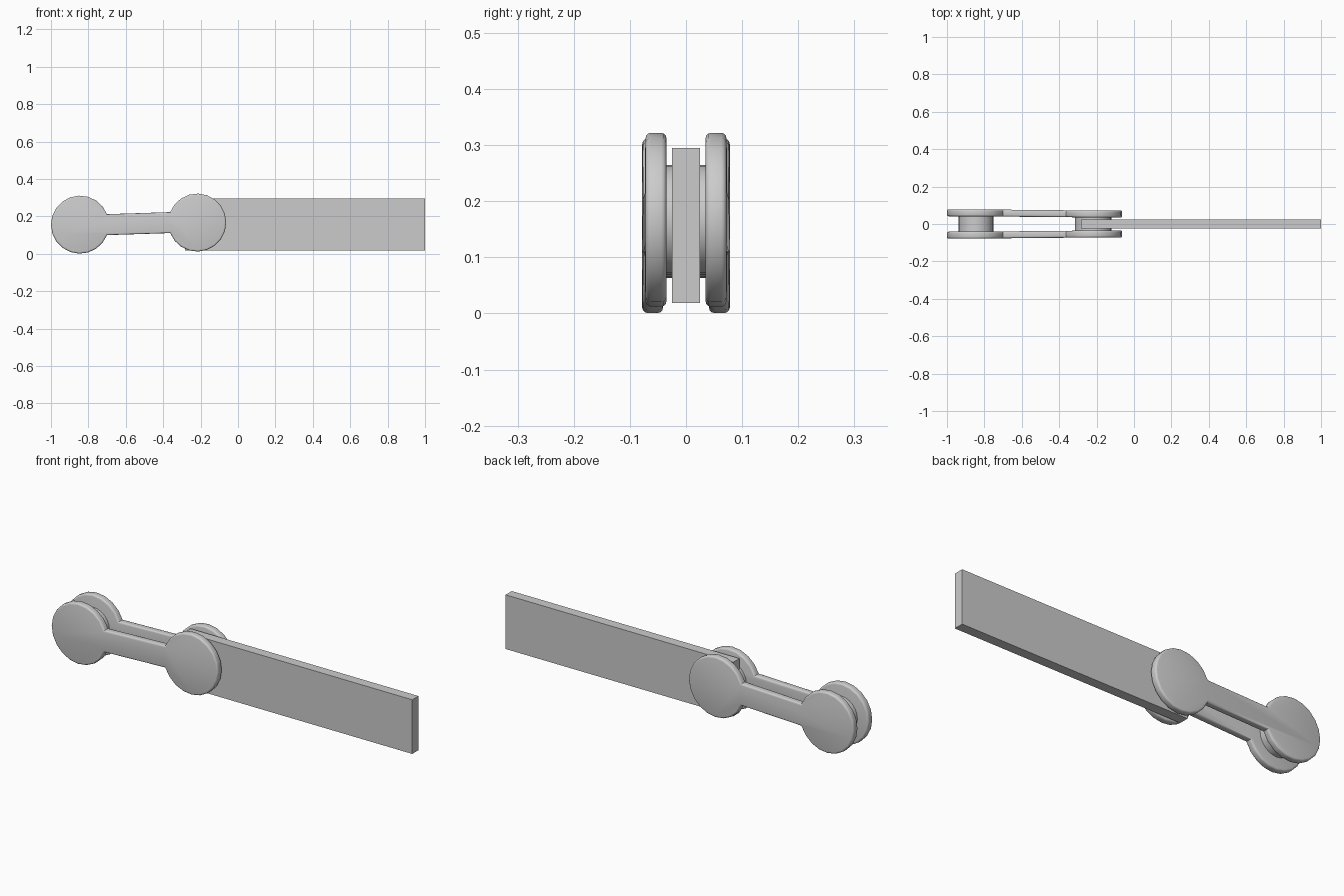
import bpy, bmesh, math
from mathutils import Vector, Matrix

if "Cube" in bpy.data.objects:
    bpy.data.objects.remove(bpy.data.objects["Cube"])

LEFT, RIGHT, R, HALF = Vector((-0.845, 0.156)), Vector((-0.218, 0.167)), 0.155, 0.056


def make_object(name, bm):
    bmesh.ops.recalc_face_normals(bm, faces=bm.faces[:])
    mesh = bpy.data.meshes.new(name)
    bm.to_mesh(mesh)
    bm.free()
    obj = bpy.data.objects.new(name, mesh)
    bpy.context.collection.objects.link(obj)
    return obj


def smooth(obj, angle=40):
    bpy.ops.object.select_all(action='DESELECT')
    obj.select_set(True)
    bpy.context.view_layer.objects.active = obj
    bpy.ops.object.shade_smooth_by_angle(angle=math.radians(angle))


def dumbbell_outline(steps=18):
    # Two round ends joined by a narrow neck
    gap = math.asin(HALF / R)
    points = []
    for centre, start in ((RIGHT, math.pi), (LEFT, 0.0)):
        for i in range(steps + 1):
            a = start + gap + (2 * math.pi - 2 * gap) * i / steps
            points.append((centre.x + R * math.cos(a), centre.y + R * math.sin(a)))
    return points


def link_plate(name, side):
    bm = bmesh.new()
    outline = dumbbell_outline()
    face = bm.faces.new([bm.verts.new((x, 0.041, z)) for x, z in outline])
    ext = bmesh.ops.extrude_face_region(bm, geom=[face])
    new = [v for v in ext['geom'] if isinstance(v, bmesh.types.BMVert)]
    bmesh.ops.translate(bm, verts=new, vec=(0, 0.037, 0))
    bmesh.ops.recalc_face_normals(bm, faces=bm.faces[:])
    # Round both rims
    rims = [e for e in bm.edges if abs(e.verts[0].co.y - e.verts[1].co.y) < 1e-5]
    bmesh.ops.bevel(bm, geom=rims, offset=0.009, segments=3, profile=0.5,
                    affect='EDGES', clamp_overlap=True)
    # Plates draw slightly closer together at the blade end
    for v in bm.verts:
        t = (v.co.x - LEFT.x) / (RIGHT.x - LEFT.x)
        v.co.y = side * (v.co.y - 0.006 * max(0, min(1, t)))
    smooth(make_object(name, bm))


def pin(name, centre, radius, half_length):
    bm = bmesh.new()
    turn = Matrix.Translation((centre.x, 0, centre.y)) @ Matrix.Rotation(math.pi / 2, 4, 'X')
    bmesh.ops.create_cone(bm, cap_ends=True, segments=24, radius1=radius,
                          radius2=radius, depth=2 * half_length, matrix=turn)
    smooth(make_object(name, bm))


link_plate("front_link_plate", -1)
link_plate("back_link_plate", 1)
pin("end_pin", LEFT, 0.093, 0.05)
pin("blade_pin", RIGHT, 0.098, 0.045)

# Flat rectangular blade
bm = bmesh.new()
bmesh.ops.create_cube(bm, size=1, matrix=Matrix.Translation((0.358, 0, 0.157))
                      @ Matrix.Diagonal((1.284, 0.05, 0.276, 1)))
make_object("blade", bm)
